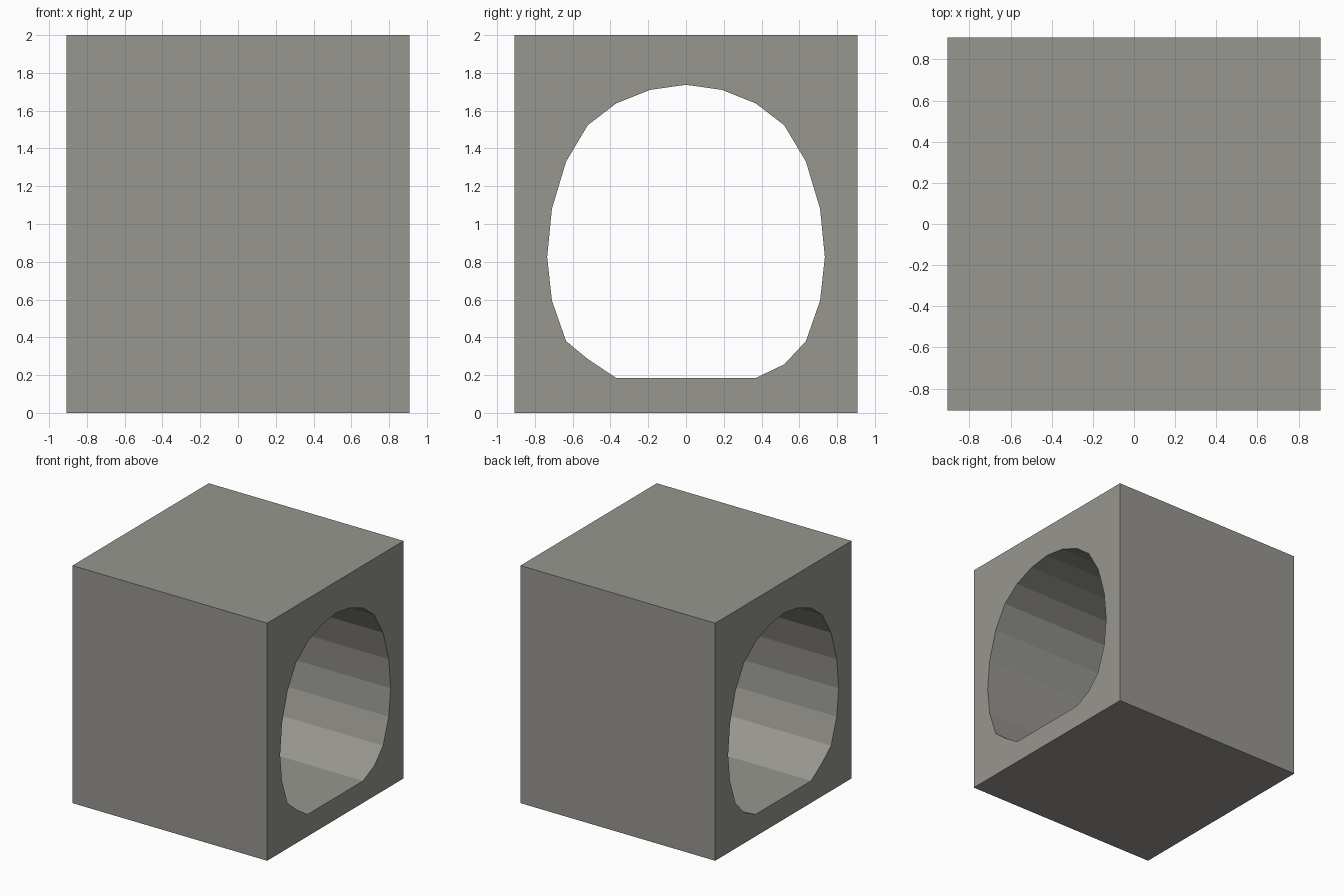
import bpy, bmesh

if "Cube" in bpy.data.objects:
    bpy.data.objects.remove(bpy.data.objects["Cube"])

HALF = 0.907      # half width in x and y
HEIGHT = 2.0

stone = bpy.data.materials.new("warm grey stone")
stone.diffuse_color = (0.31, 0.305, 0.28, 1)
stone.use_nodes = True
stone.node_tree.nodes["Principled BSDF"].inputs["Base Color"].default_value = stone.diffuse_color


def prism(name, profile, half_length):
    """Extrude a (y, z) profile along x, centred on x = 0."""
    bm = bmesh.new()
    face = bm.faces.new([bm.verts.new((-half_length, y, z)) for y, z in profile])
    ext = bmesh.ops.extrude_face_region(bm, geom=[face], use_keep_orig=True)
    moved = [g for g in ext["geom"] if isinstance(g, bmesh.types.BMVert)]
    bmesh.ops.translate(bm, verts=moved, vec=(2 * half_length, 0, 0))
    bmesh.ops.recalc_face_normals(bm, faces=bm.faces[:])
    mesh = bpy.data.meshes.new(name)
    bm.to_mesh(mesh)
    bm.free()
    mesh.materials.append(stone)
    obj = bpy.data.objects.new(name, mesh)
    bpy.context.collection.objects.link(obj)
    return obj


# Solid block
block = prism("block", [(-HALF, 0), (HALF, 0), (HALF, HEIGHT), (-HALF, HEIGHT)], HALF)

# Tunnel outline: mirrored arch with a flat floor, one low corner slightly uneven
arch = [(0.19, 1.71), (0.37, 1.638), (0.52, 1.523), (0.635, 1.33), (0.71, 1.08),
        (0.735, 0.825), (0.71, 0.595), (0.635, 0.38)]
right = arch + [(0.52, 0.257), (0.37, 0.185)]
left = arch + [(0.52, 0.285), (0.37, 0.185)]
outline = [(0, 1.737)] + right + [(-y, z) for y, z in reversed(left)]
cutter = prism("tunnel_cutter", outline, HALF + 0.2)
cutter.hide_render = True

# Cut the tunnel through the block, then discard the cutter
cut = block.modifiers.new("tunnel", "BOOLEAN")
cut.operation = "DIFFERENCE"
cut.solver = "EXACT"
cut.object = cutter
bpy.context.view_layer.objects.active = block
bpy.ops.object.modifier_apply(modifier=cut.name)
bpy.data.objects.remove(cutter)
